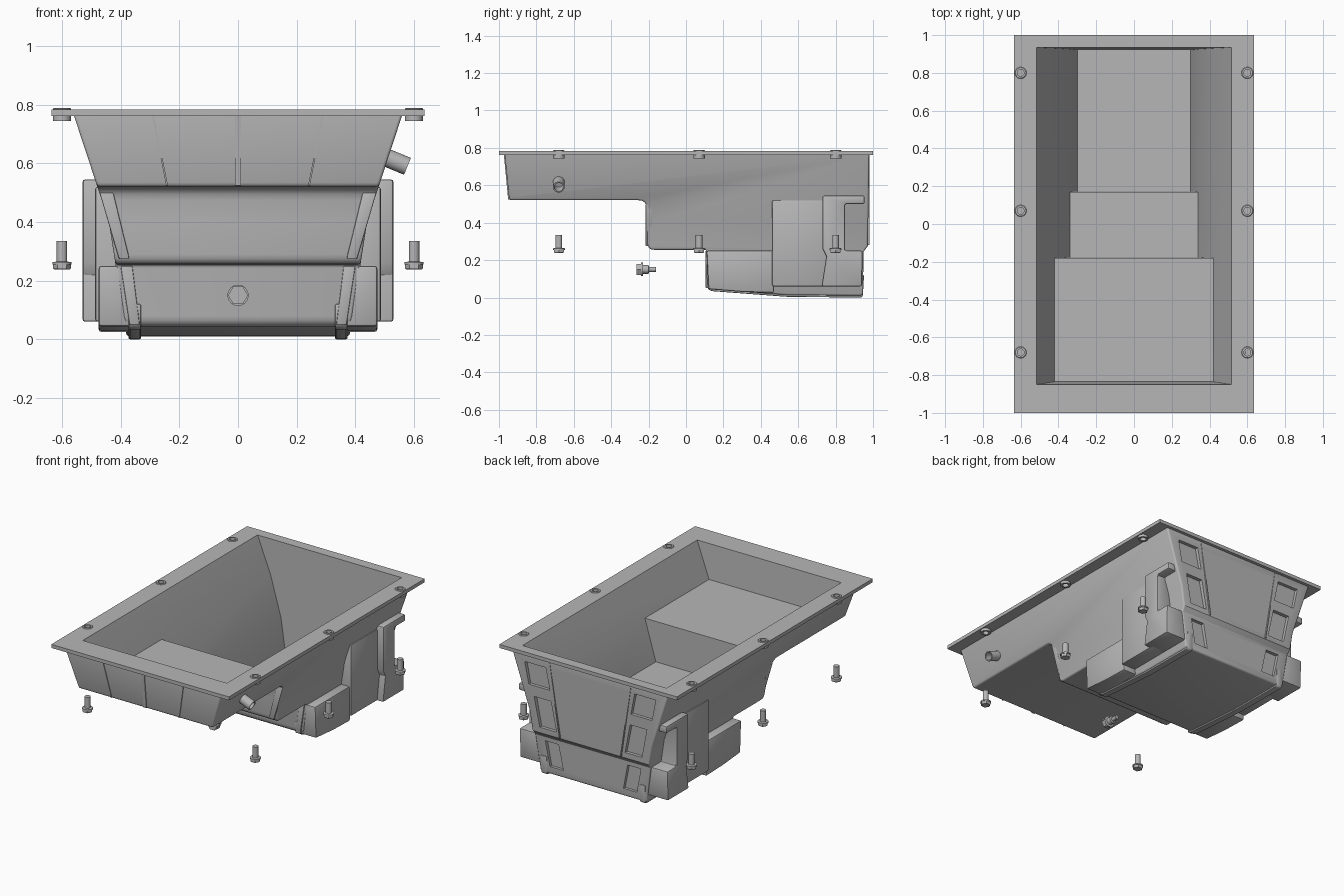
import bpy, bmesh, math
from mathutils import Vector

if "Cube" in bpy.data.objects:
    bpy.data.objects.remove(bpy.data.objects["Cube"])


def prism(name, pts, axis, a, b, slant=0.0):
    """Extrude a profile: axis 'x' takes (y, z) points, axis 'y' takes (x, z) points.
    slant shifts the a end sideways in proportion to height."""
    bm = bmesh.new()

    def ring(d, s):
        if axis == 'x':
            return [bm.verts.new((d + s * q, p, q)) for p, q in pts]
        return [bm.verts.new((p, d, q)) for p, q in pts]
    r1, r2 = ring(a, slant), ring(b, 0)
    bm.faces.new(r1)
    bm.faces.new(r2[::-1])
    n = len(pts)
    for i in range(n):
        bm.faces.new((r1[i], r2[i], r2[(i + 1) % n], r1[(i + 1) % n]))
    bmesh.ops.recalc_face_normals(bm, faces=bm.faces)
    return finish(name, bm)


def finish(name, bm):
    me = bpy.data.meshes.new(name)
    bm.to_mesh(me)
    bm.free()
    ob = bpy.data.objects.new(name, me)
    bpy.context.collection.objects.link(ob)
    return ob


def rounded(pts, steps=4):
    """Fillet the profile points given as (y, z, radius)."""
    out = []
    for i, p in enumerate(pts):
        c = Vector(p[:2])
        if len(p) == 2:
            out.append(tuple(c))
            continue
        u = (Vector(pts[i - 1][:2]) - c).normalized() * p[2]
        v = (Vector(pts[(i + 1) % len(pts)][:2]) - c).normalized() * p[2]
        for k in range(steps + 1):
            t = k / steps
            out.append(tuple(c + u * (1 - t) ** 2 + v * t ** 2))
    return out


def turned(name, prof, origin, direction=(0, 0, 1), sides=24):
    """Closed (radius, height) profile turned around an axis."""
    bm = bmesh.new()
    vs = [bm.verts.new((r, 0, h)) for r, h in prof]
    es = [bm.edges.new((vs[i], vs[(i + 1) % len(vs)])) for i in range(len(vs))
          if prof[i][0] or prof[(i + 1) % len(vs)][0]]
    bmesh.ops.spin(bm, geom=vs + es, cent=(0, 0, 0), axis=(0, 0, 1),
                   angle=2 * math.pi, steps=sides)
    bmesh.ops.remove_doubles(bm, verts=bm.verts, dist=1e-5)
    bmesh.ops.recalc_face_normals(bm, faces=bm.faces)
    ob = finish(name, bm)
    ob.rotation_euler = Vector(direction).to_track_quat('Z', 'Y').to_euler()
    ob.location = origin
    return ob


def apply_mod(ob, kind, **kw):
    m = ob.modifiers.new(kind, kind)
    for k, v in kw.items():
        setattr(m, k, v)
    bpy.context.view_layer.update()
    bpy.context.view_layer.objects.active = ob
    bpy.ops.object.modifier_apply(modifier=m.name)


def boolean(ob, tool, op='DIFFERENCE', remove=True):
    apply_mod(ob, 'BOOLEAN', object=tool, operation=op, solver='EXACT')
    if remove:
        bpy.data.objects.remove(tool)


def bevel(ob, w, seg=2, angle=50):
    apply_mod(ob, 'BEVEL', width=w, segments=seg, limit_method='ANGLE',
              angle_limit=math.radians(angle))


def mirrored(half):
    return half + [(-x, z) for x, z in reversed(half)]


# Stepped pan body: side profile crossed with tapering section
pan = prism('pan_body', rounded([
    (-.97, .77), (-.945, .52, .015), (-.21, .52, .045), (-.205, .255, .035), (.11, .255, .012),
    (.115, .045, .035), (.55, .012), (.945, .01, .015), (.95, .245), (.972, .275),
    (.98, .77)]), 'x', -.8, .8)
section = prism('section', mirrored([(.375, -.02), (.44, .40), (.565, .78)]), 'y', -1.2, 1.2)
boolean(pan, section, 'INTERSECT')
bevel(pan, .015, 3)

# Raised edge strips on the step walls and along the bottom
for s in (1, -1):
    for n, pts, a, b in (
            ('mid', [(.425, .50), (.472, .50), (.406, .275), (.370, .275)], -.216, -.18),
            ('low', [(.36, .25), (.40, .25), (.37, .05), (.335, .05)], .105, .14)):
        st = prism(n + '_edge_strip', [(s * x, z) for x, z in pts], 'y', a, b)
        bevel(st, .004)
    foot = prism('bottom_edge_strip', rounded([
        (.107, .12), (.112, .036, .035), (.55, .003), (.945, 0, .015), (.952, .12)]),
        'x', s * .33, s * .374)
    bevel(foot, .006)

# Mounting flange
flange = prism('flange', [(-1, .761), (1, .761), (1, .784), (-1, .784)], 'x', -.635, .635)

# Cavity cut through flange and body
cavity = prism('cavity', [(-.85, .9), (-.85, .784), (-.835, .56), (-.18, .56), (-.178, .30),
                          (.17, .30), (.173, .05), (.92, .05), (.935, .784), (.935, .9)],
               'x', -.8, .8)
boolean(cavity, prism('cavity_section', mirrored(
    [(.295, .02), (.30, .05), (.34, .30), (.42, .56), (.515, .784), (.515, .95)]),
    'y', -1.2, 1.2), 'INTERSECT')
boolean(flange, cavity, remove=False)
boolean(pan, cavity)

# Recessed pockets on the back wall, with a thin seam beside each column
for s in (1, -1):
    for x0, x1, z0, z1, y in ((.29, .44, .57, .71, .957), (.245, .365, .31, .50, .952),
                              (.215, .31, .06, .22, .928)):
        t = .2 * (z1 - z0)
        boolean(pan, prism('pocket', [(s * x0, z0), (s * x1, z0), (s * (x1 + t), z1),
                                      (s * (x0 + t), z1)], 'y', y, 1.1))
    prism('back_seam', [(s * .215, .28), (s * .221, .28), (s * .296, .765), (s * .29, .765)],
          'y', .96, .982)

# Front wall ribs
for x0, x1, w in ((-.24, -.29, .003), (0, 0, .01), (.24, .29, .003)):
    rib = prism('front_rib', [(-.974, .765), (-.951, .525), (-.92, .525), (-.92, .765)],
                'x', -w, w)
    for v in rib.data.vertices:
        v.co.x += x0 + (x1 - x0) * (v.co.z - .515) / .25

# Side boxes on both flanks
side_parts = (
    ('low_side_box', [(.11, .25), (.47, .25), (.47, .025), (.3, .03), (.12, .045)], .475),
    ('tall_side_box', [(.46, .52), (.76, .52), (.76, .06), (.46, .06)], .487),
    ('hooked_side_box', [(.73, .545), (.955, .545), (.955, .5), (.85, .5), (.85, .25),
                         (.945, .25), (.94, .06), (.725, .06), (.75, .22), (.73, .26)], .53))
for s in (1, -1):
    for n, pts, x in side_parts:
        box = prism(n, pts, 'x', s * .34, s * x, s * .2)
        bevel(box, .009)

# Bushings in the flange and loose bolts hanging below
for s in (1, -1):
    for y in (-.68, .07, .80):
        boolean(flange, turned('hole', [(0, .7), (.019, .7), (.019, .85), (0, .85)],
                               (s * .6, y, 0)))
        turned('bushing', [(.018, .744), (.031, .744), (.031, .785), (.028, .788),
                           (.018, .788)], (s * .6, y, 0))
        turned('bolt_head', [(0, .238), (.027, .238), (.031, .243), (.031, .258), (0, .258)],
               (s * .6, y, 0), sides=6)
        turned('bolt_shank', [(0, .255), (.032, .255), (.032, .263), (.018, .265),
                              (.018, .335), (0, .335)], (s * .6, y, 0))

# Side pipe stub
turned('pipe_stub', [(0, -.1), (.031, -.1), (.031, .03), (.024, .03), (.024, -.03), (0, -.03)],
       (.55, -.68, .601), (.92, 0, -.38))

# Loose drain plug
turned('drain_plug_head', [(0, 0), (.034, 0), (.034, .03), (0, .03)],
       (0, -.265, .15), (0, 1, 0), 6)
turned('drain_plug_shank', [(0, .025), (.036, .025), (.036, .034), (.023, .036), (.023, .065),
                            (.013, .067), (.013, .105), (0, .105)], (0, -.265, .15), (0, 1, 0))

# Darker grey on everything, smooth shading with sharp edges kept
grey = bpy.data.materials.new('dark_grey')
grey.diffuse_color = (.47, .47, .47, 1)
grey.use_nodes = True
grey.node_tree.nodes["Principled BSDF"].inputs["Base Color"].default_value = grey.diffuse_color
for ob in bpy.data.objects:
    ob.data.materials.clear()
    ob.data.materials.append(grey)
bpy.ops.object.select_all(action='SELECT')
bpy.ops.object.shade_smooth_by_angle(angle=math.radians(30))
